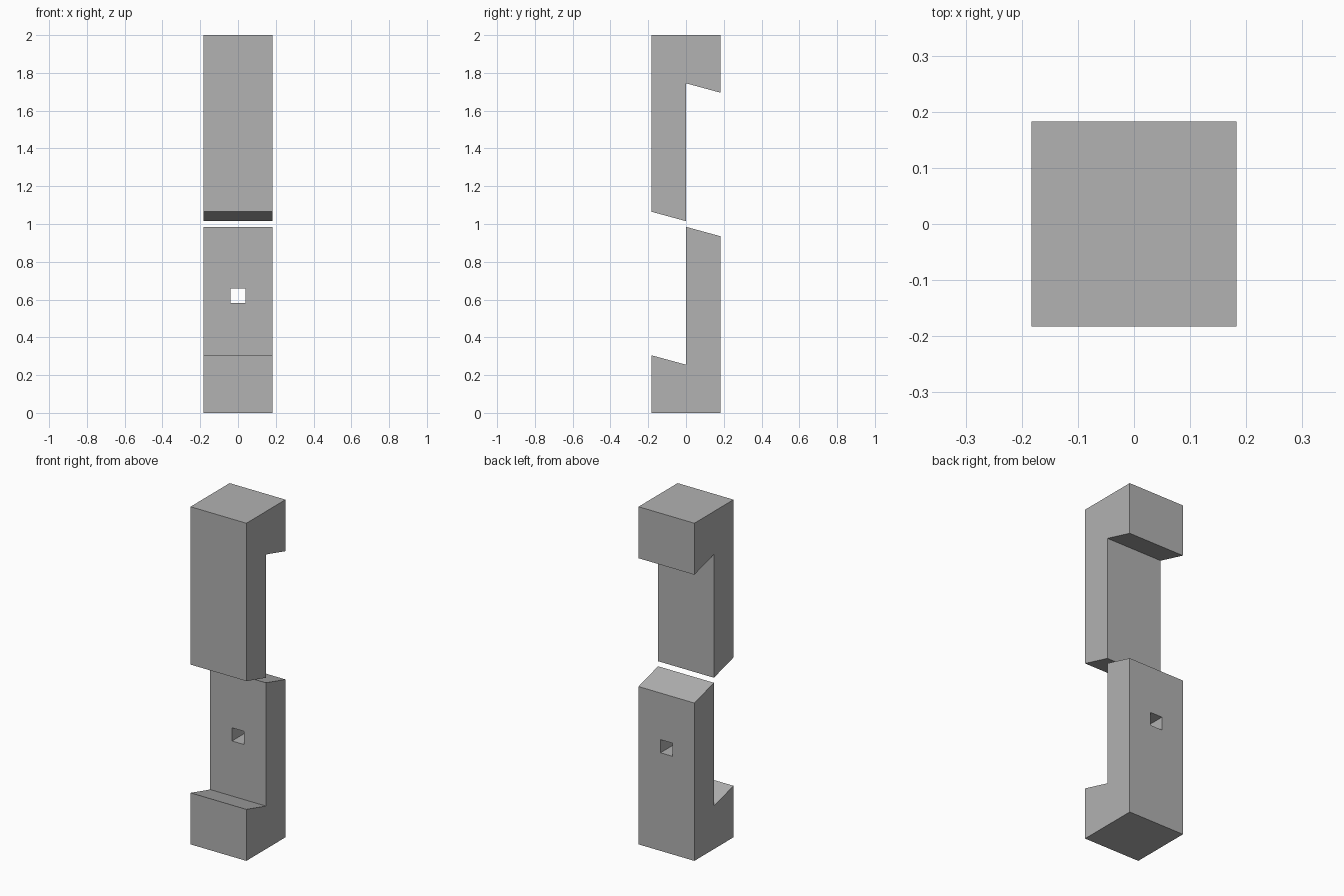
import bpy, bmesh
from math import pi
from mathutils import Matrix

if "Cube" in bpy.data.objects:
    bpy.data.objects.remove(bpy.data.objects["Cube"], do_unlink=True)

HALF = 0.183      # half the beam width
HOLE = 0.078      # side of the square peg hole
HOLE_Z = 0.62

grey = bpy.data.materials.new("plain_grey")
grey.use_nodes = True
colour = (0.445, 0.445, 0.445, 1)
grey.diffuse_color = colour
grey.node_tree.nodes["Principled BSDF"].inputs["Base Color"].default_value = colour

# Side profile (y, z) of a beam end with a slanted half-lap joint
PROFILE = [(-HALF, 0), (HALF, 0), (HALF, 0.935), (0, 0.985), (0, 0.255), (-HALF, 0.305)]


def add_object(name, bm):
    mesh = bpy.data.meshes.new(name)
    bmesh.ops.recalc_face_normals(bm, faces=bm.faces)
    bm.to_mesh(mesh)
    bm.free()
    mesh.materials.append(grey)
    obj = bpy.data.objects.new(name, mesh)
    bpy.context.collection.objects.link(obj)
    return obj


def beam(name, turn):
    # Extrude the profile across the width
    bm = bmesh.new()
    face = bm.faces.new([bm.verts.new((-HALF, y, z)) for y, z in PROFILE])
    side = bmesh.ops.extrude_face_region(bm, geom=[face])["geom"]
    verts = [v for v in side if isinstance(v, bmesh.types.BMVert)]
    bmesh.ops.translate(bm, verts=verts, vec=(2 * HALF, 0, 0))
    bm.transform(turn)
    obj = add_object(name, bm)

    # Square peg hole through the tongue
    bm = bmesh.new()
    bmesh.ops.create_cube(bm, size=HOLE)
    bmesh.ops.scale(bm, verts=bm.verts, vec=(1, 10, 1))
    bmesh.ops.translate(bm, verts=bm.verts, vec=(0, 0, HOLE_Z))
    bm.transform(turn)
    cutter = add_object(name + "_hole_cutter", bm)
    cutter.hide_render = True
    cut = obj.modifiers.new("peg_hole", 'BOOLEAN')
    cut.object = cutter
    cut.operation = 'DIFFERENCE'
    cut.solver = 'EXACT'
    bpy.context.view_layer.objects.active = obj
    bpy.ops.object.modifier_apply(modifier=cut.name)
    bpy.data.objects.remove(cutter, do_unlink=True)


# The upper beam is the lower one turned half way round the joint's centre
beam("lower_beam", Matrix.Identity(4))
beam("upper_beam", Matrix.Translation((0, 0, 2)) @ Matrix.Rotation(pi, 4, 'X'))
